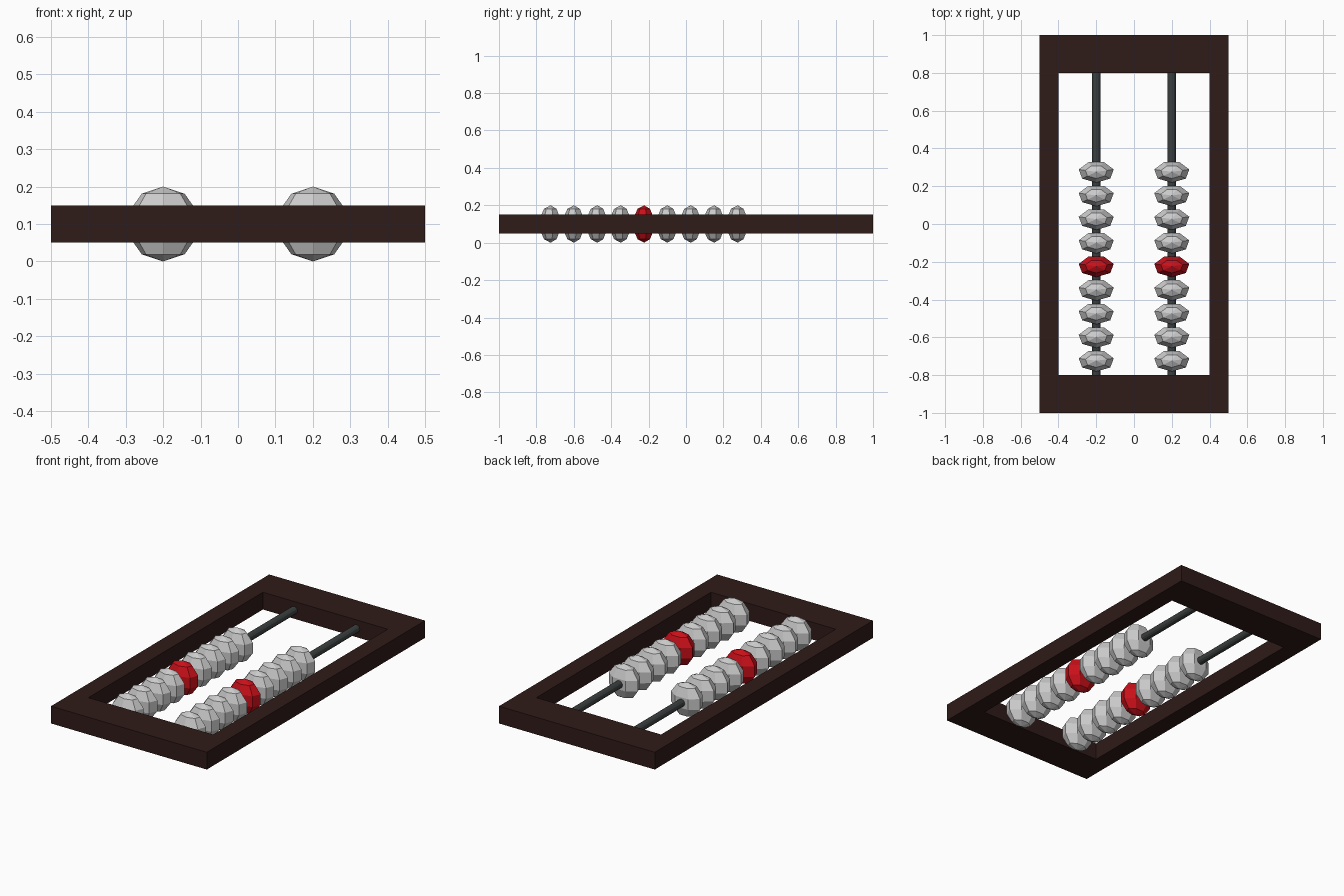
import bpy, bmesh, math
from mathutils import Matrix

if "Cube" in bpy.data.objects:
    bpy.data.objects.remove(bpy.data.objects["Cube"])


def material(name, rgb):
    m = bpy.data.materials.new(name)
    m.diffuse_color = (*rgb, 1)
    m.use_nodes = True
    m.node_tree.nodes["Principled BSDF"].inputs["Base Color"].default_value = m.diffuse_color
    return m


WOOD = material("dark_wood", (0.028, 0.011, 0.009))
METAL = material("dark_metal", (0.045, 0.05, 0.05))
RED = material("red_paint", (0.6, 0.005, 0.01))


def add_object(name, bm, mat=None, loc=(0, 0, 0)):
    bmesh.ops.recalc_face_normals(bm, faces=bm.faces)
    mesh = bpy.data.meshes.new(name)
    bm.to_mesh(mesh)
    bm.free()
    if mat:
        mesh.materials.append(mat)
    ob = bpy.data.objects.new(name, mesh)
    ob.location = loc
    bpy.context.collection.objects.link(ob)
    return ob


# Rectangular frame: flat mitred ring, extruded upwards
bm = bmesh.new()
corners = [(-1, -1), (1, -1), (1, 1), (-1, 1)]
outer = [bm.verts.new((0.5 * x, y, 0.05)) for x, y in corners]
inner = [bm.verts.new((0.4 * x, 0.8 * y, 0.05)) for x, y in corners]
faces = []
for i in range(4):
    j = (i + 1) % 4
    faces.append(bm.faces.new((outer[i], outer[j], inner[j], inner[i])))
ret = bmesh.ops.extrude_face_region(bm, geom=faces, use_keep_orig=True)
top = [g for g in ret["geom"] if isinstance(g, bmesh.types.BMVert)]
bmesh.ops.translate(bm, verts=top, vec=(0, 0, 0.1))
add_object("frame", bm, WOOD)


def add_rod(x, label):
    bm = bmesh.new()
    bmesh.ops.create_cone(bm, cap_ends=True, segments=12, radius1=0.022,
                          radius2=0.022, depth=1.64,
                          matrix=Matrix.Rotation(math.pi / 2, 4, 'X'))
    add_object("rod_" + label, bm, METAL, (x, 0, 0.1))


def add_bead(x, y, name, mat):
    # Seven-sided low-poly sphere, one corner to the front, squashed along the rod
    bm = bmesh.new()
    bmesh.ops.create_uvsphere(bm, u_segments=7, v_segments=5, radius=0.1)
    # turn the corner farthest along +x or +y so that it points to -y
    v = max(bm.verts, key=lambda p: round(p.co.xy.length, 4))
    turn = -math.pi / 2 - math.atan2(v.co.y, v.co.x)
    bm.transform(Matrix.Diagonal((1, 0.6, 1, 1)) @ Matrix.Rotation(turn, 4, 'Z'))
    add_object(name, bm, mat, (x, y, 0.1))


# Two rods with nine beads each, the middle bead red
for x, label in ((-0.2, "left"), (0.2, "right")):
    add_rod(x, label)
    for i in range(9):
        add_bead(x, 0.276 - 0.125 * i, f"bead_{label}_{i + 1}", RED if i == 4 else None)
